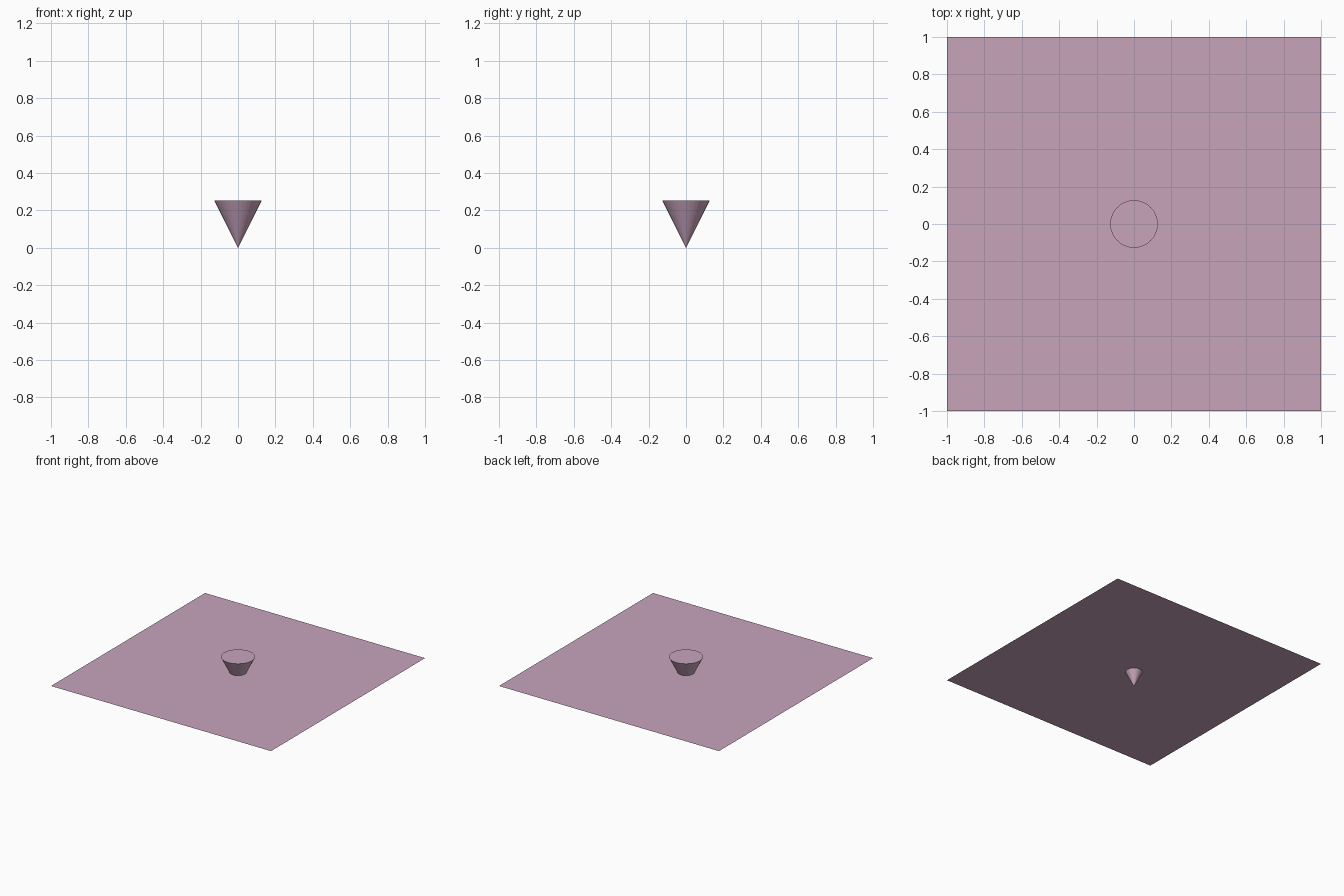
import bpy
from math import pi

if "Cube" in bpy.data.objects:
    bpy.data.objects.remove(bpy.data.objects["Cube"])

R = 0.127  # cone radius; the cone is twice as tall

pink = bpy.data.materials.new("pink")
pink.diffuse_color = (0.58, 0.37, 0.50, 1)
pink.use_nodes = True
pink.node_tree.nodes["Principled BSDF"].inputs["Base Color"].default_value = pink.diffuse_color


def finish(name):
    obj = bpy.context.object
    obj.name = name
    obj.data.materials.append(pink)


# Thin square sheet crossing the cone at half height
bpy.ops.mesh.primitive_plane_add(size=2, location=(0, 0, R))
finish("sheet")

# Cone standing on its tip, with a flat cap on top
bpy.ops.mesh.primitive_cone_add(vertices=32, radius1=R, radius2=0, depth=2 * R,
                                location=(0, 0, R), rotation=(pi, 0, 0))
finish("inverted_cone")
